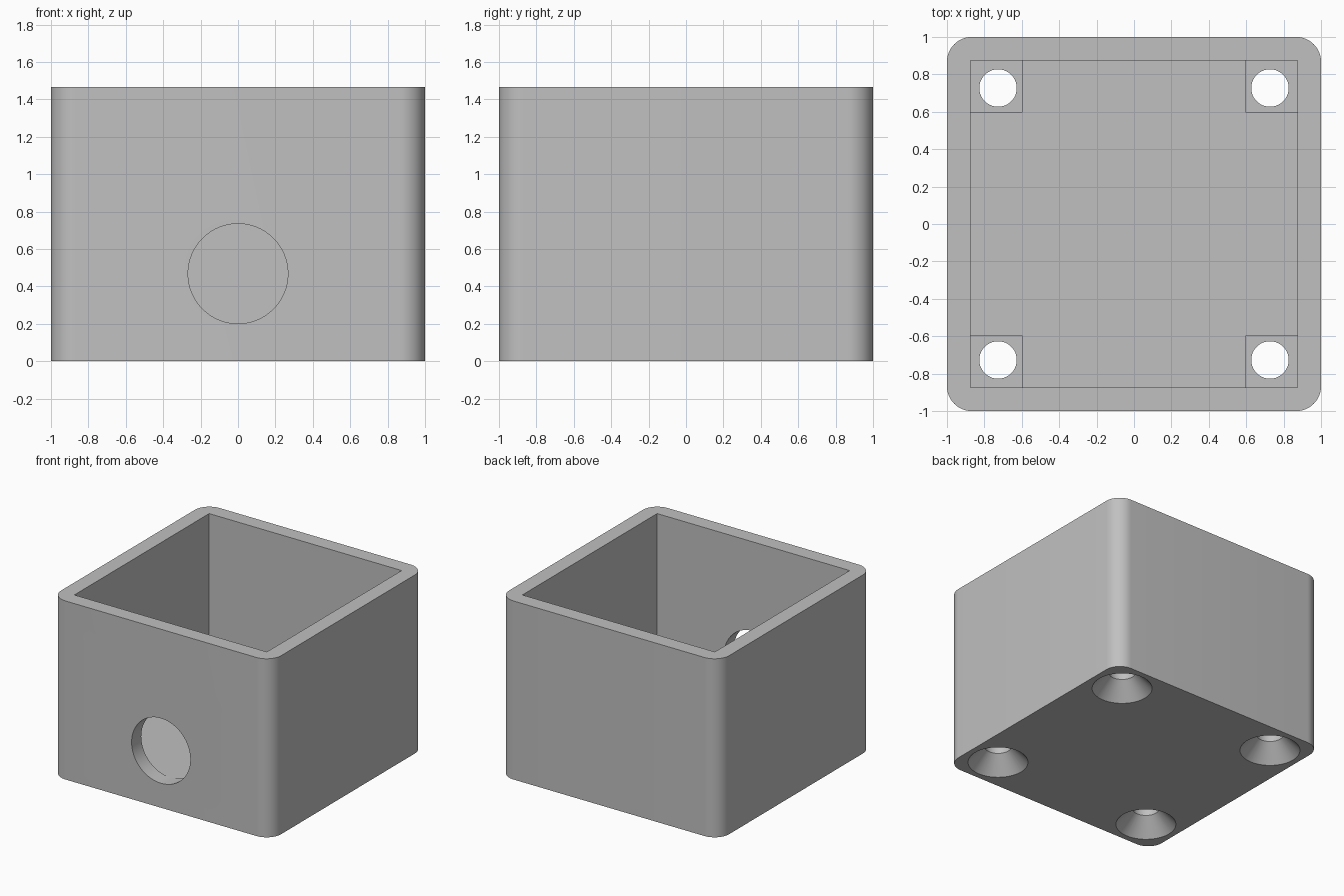
import bpy, bmesh
from math import radians
from mathutils import Matrix, Vector

cube = bpy.data.objects.get("Cube")
if cube:
    bpy.data.objects.remove(cube, do_unlink=True)

HEIGHT, WALL, FLOOR = 1.467, 0.125, 0.2
CORNER, INNER = 0.133, 1 - WALL
POST_IN, POST_TOP = 0.596, 0.36
SCREW, SCREW_R, SINK_R, SINK_DEPTH = 0.727, 0.1, 0.226, 0.135

grey = bpy.data.materials.new("plain grey")
grey.use_nodes = True
colour = (0.53, 0.53, 0.53, 1)
grey.diffuse_color = colour
grey.node_tree.nodes["Principled BSDF"].inputs["Base Color"].default_value = colour


def add_object(name, bm):
    mesh = bpy.data.meshes.new(name)
    bmesh.ops.recalc_face_normals(bm, faces=bm.faces)
    bm.to_mesh(mesh)
    bm.free()
    mesh.materials.append(grey)
    obj = bpy.data.objects.new(name, mesh)
    bpy.context.collection.objects.link(obj)
    return obj


def box(name, low, high, corner=0):
    """Box between two corners, with optionally rounded upright edges."""
    low, high = Vector(low), Vector(high)
    bm = bmesh.new()
    bmesh.ops.create_cube(bm, size=1)
    bmesh.ops.scale(bm, vec=high - low, verts=bm.verts)
    bmesh.ops.translate(bm, vec=(low + high) / 2, verts=bm.verts)
    if corner:
        upright = [e for e in bm.edges
                   if abs(e.verts[0].co.z - e.verts[1].co.z) > 0.1]
        bmesh.ops.bevel(bm, geom=upright, offset=corner, segments=12,
                        profile=0.5, affect='EDGES')
    return add_object(name, bm)


def cone(name, centre, r1, r2, depth, turn=0):
    bm = bmesh.new()
    bmesh.ops.create_cone(bm, cap_ends=True, segments=64, radius1=r1,
                          radius2=r2, depth=depth,
                          matrix=Matrix.Translation(centre) @ Matrix.Rotation(turn, 4, 'X'))
    return add_object(name, bm)


def combine(target, tool, operation):
    """Apply a boolean and remove the tool."""
    tool.hide_render = True
    mod = target.modifiers.new("cut", 'BOOLEAN')
    mod.operation, mod.solver, mod.object = operation, 'EXACT', tool
    bpy.context.view_layer.objects.active = target
    bpy.ops.object.modifier_apply(modifier=mod.name)
    bpy.data.objects.remove(tool, do_unlink=True)


# Open box with rounded outer corners and a square cavity
body = box("enclosure_body", (-1, -1, 0), (1, 1, HEIGHT), CORNER)
combine(body, box("cavity", (-INNER, -INNER, FLOOR), (INNER, INNER, 2)), 'DIFFERENCE')

# Corner posts, each with a countersunk screw hole from below
for sx in (-1, 1):
    for sy in (-1, 1):
        xs = sorted((sx * POST_IN, sx * 0.93))
        ys = sorted((sy * POST_IN, sy * 0.93))
        combine(body, box("corner_post", (xs[0], ys[0], FLOOR / 2),
                          (xs[1], ys[1], POST_TOP)), 'UNION')
        x, y = sx * SCREW, sy * SCREW
        combine(body, cone("screw_hole", (x, y, 0.3), SCREW_R, SCREW_R, 1), 'DIFFERENCE')
        # The cone runs past the base by its own depth, at the same slope
        combine(body, cone("countersink", (x, y, 0), 2 * SINK_R - SCREW_R,
                           SCREW_R, 2 * SINK_DEPTH), 'DIFFERENCE')

# Round cable opening in the front wall
combine(body, cone("cable_opening", (0, -1, 0.468), 0.267, 0.267, 0.6, radians(90)),
        'DIFFERENCE')

# Smooth the round surfaces and keep the edges sharp
bpy.ops.object.select_all(action='DESELECT')
body.select_set(True)
bpy.context.view_layer.objects.active = body
bpy.ops.object.shade_smooth_by_angle(angle=radians(25))
